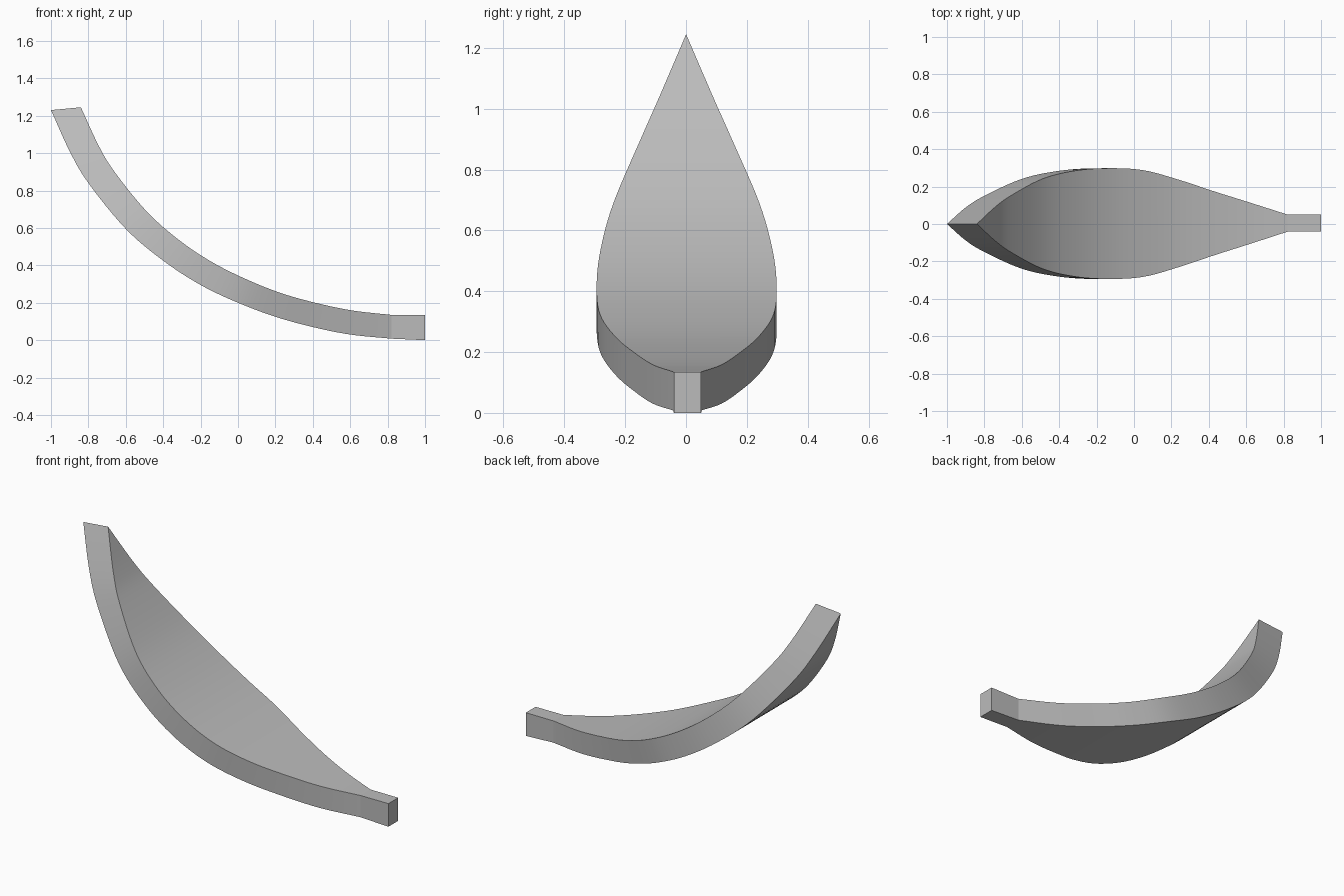
import bpy, bmesh, math
from mathutils import Vector

cube = bpy.data.objects.get("Cube")
if cube:
    bpy.data.objects.remove(cube, do_unlink=True)

grey = bpy.data.materials.new("plain grey")
grey.use_nodes = True
colour = (0.5, 0.5, 0.5, 1)
grey.diffuse_color = colour
grey.node_tree.nodes["Principled BSDF"].inputs["Base Color"].default_value = colour

# Stations: lower x, lower z, upper x, upper z, half width
blade_stations = [
    (-1.0, 1.23, -0.84, 1.245, 0.0),
    (-0.9, 1.01, -0.745, 1.04, 0.088),
    (-0.8, 0.84, -0.66, 0.9, 0.15),
    (-0.6, 0.595, -0.49, 0.69, 0.24),
    (-0.4, 0.425, -0.315, 0.535, 0.283),
    (-0.2, 0.295, -0.135, 0.415, 0.296),
    (0.0, 0.2, 0.05, 0.323, 0.285),
    (0.2, 0.125, 0.235, 0.25, 0.235),
    (0.4, 0.07, 0.425, 0.197, 0.172),
    (0.6, 0.03, 0.615, 0.158, 0.112),
    (0.82, 0.008, 0.82, 0.135, 0.046),
]
handle_stations = [blade_stations[-1], (1.0, 0.0, 1.0, 0.135, 0.045)]


def smooth_path(points, steps):
    """Pass a smooth curve through the stations."""
    p = [Vector(q) for q in points]
    p = [2 * p[0] - p[1]] + p + [2 * p[-1] - p[-2]]
    out = []
    for a, b, c, d in zip(p, p[1:], p[2:], p[3:]):
        for i in range(steps):
            t = i / steps
            out.append(b + (c - a) * (t / 2)
                       + (2 * a - 5 * b + 4 * c - d) * (t * t / 2)
                       + (3 * b - a - 3 * c + d) * (t ** 3 / 2))
    return out + [p[-2]]


def loft(name, stations, end_cap=False):
    """Join rectangular sections; a section of no width is a sharp edge."""
    bm = bmesh.new()
    rings = []
    for lx, lz, ux, uz, w in stations:
        ring = []
        for x, z, side in ((lx, lz, -1), (lx, lz, 1), (ux, uz, 1), (ux, uz, -1)):
            middle = 0.0025 * (1 + x)
            ring.append(bm.verts.new((x, middle + side * w, z)))
        rings.append(ring)
    for r, s in zip(rings, rings[1:]):
        for i in range(4):
            j = (i + 1) % 4
            bm.faces.new((r[i], r[j], s[j], s[i]))
    if end_cap:
        bm.faces.new(rings[-1])
    bmesh.ops.remove_doubles(bm, verts=bm.verts, dist=0.0001)
    bmesh.ops.recalc_face_normals(bm, faces=bm.faces)
    # The top face must look upwards
    bm.faces.ensure_lookup_table()
    top = max(bm.faces, key=lambda f: abs(f.normal.z))
    upper = top.calc_center_median().z > 0.1
    if (top.normal.z > 0) != upper:
        bmesh.ops.reverse_faces(bm, faces=bm.faces)
    mesh = bpy.data.meshes.new(name)
    bm.to_mesh(mesh)
    bm.free()
    mesh.materials.append(grey)
    obj = bpy.data.objects.new(name, mesh)
    bpy.context.collection.objects.link(obj)
    bpy.ops.object.select_all(action='DESELECT')
    obj.select_set(True)
    bpy.context.view_layer.objects.active = obj
    bpy.ops.object.shade_smooth_by_angle(angle=math.radians(20))
    return obj


# Curved leaf-shaped blade and its short square stem
loft("curved_blade", smooth_path(blade_stations, 6))
loft("stem", handle_stations, end_cap=True)
